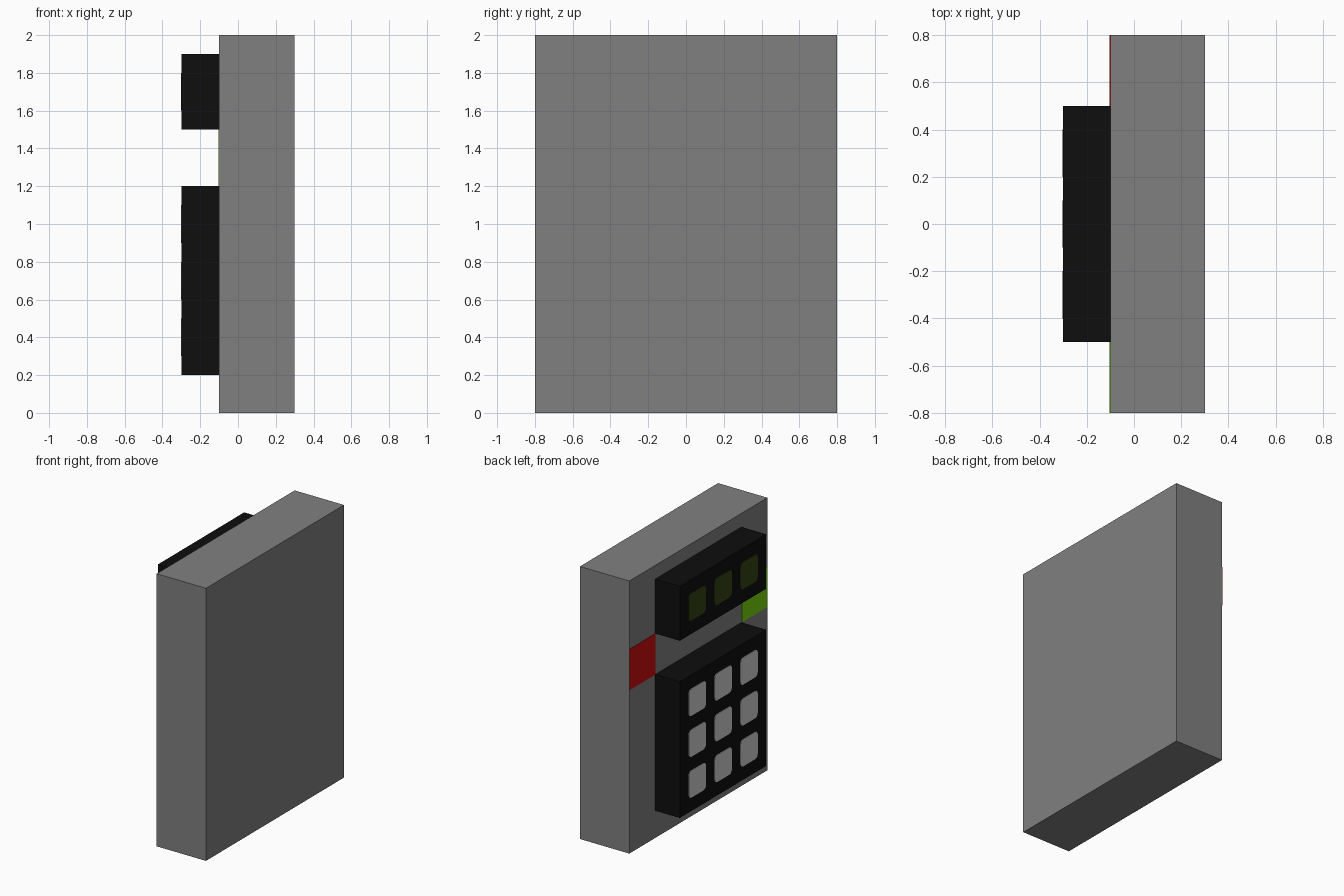
import bpy, bmesh

if "Cube" in bpy.data.objects:
    bpy.data.objects.remove(bpy.data.objects["Cube"])


def material(name, rgb):
    """Flat material from 0-255 sRGB values."""
    lin = [((c / 255 + 0.055) / 1.055) ** 2.4 if c > 10 else c / 255 / 12.92 for c in rgb]
    m = bpy.data.materials.new(name)
    m.diffuse_color = (*lin, 1)
    m.use_nodes = True
    m.node_tree.nodes["Principled BSDF"].inputs["Base Color"].default_value = m.diffuse_color
    return m


GREY = material("casing grey", (128, 128, 128))
BLACK = material("panel black", (14, 14, 14))
LIGHT = material("key light grey", (208, 208, 208))
RED = material("red", (205, 14, 14))
GREEN = material("green", (118, 210, 14))
DIM = material("dim display green", (50, 68, 18))


def box(name, x, y, z, mat, radius=0):
    """Box from (min, max) ranges; radius rounds the edges running along x."""
    bm = bmesh.new()
    bmesh.ops.create_cube(bm, size=1)
    for v in bm.verts:
        v.co = [r[0] if c < 0 else r[1] for c, r in zip(v.co, (x, y, z))]
    if radius:
        edges = [e for e in bm.edges if abs(e.verts[0].co.x - e.verts[1].co.x) > 1e-5]
        bmesh.ops.bevel(bm, geom=edges, offset=radius, segments=3, profile=0.5, affect='EDGES')
    mesh = bpy.data.meshes.new(name)
    bm.to_mesh(mesh)
    bm.free()
    mesh.materials.append(mat)
    obj = bpy.data.objects.new(name, mesh)
    bpy.context.collection.objects.link(obj)
    return obj


T = 0.003  # thickness of painted plates

# Casing and the two raised black panels on its left face
box("casing", (-0.1, 0.3), (-0.8, 0.8), (0, 2), GREY)
box("display_panel", (-0.3, -0.1), (-0.5, 0.5), (1.5, 1.9), BLACK)
box("keypad_panel", (-0.3, -0.1), (-0.5, 0.5), (0.2, 1.2), BLACK)

# Red and green indicator patches
box("red_indicator", (-0.1 - T, -0.1), (0.5, 0.8), (1.2, 1.5), RED)
box("green_indicator", (-0.1 - T, -0.1), (-0.8, -0.5), (1.2, 1.5), GREEN)

# Display cells and 3 x 3 keys
for col in range(3):
    y = (-0.4 + 0.3 * col, -0.2 + 0.3 * col)
    box(f"display_cell_{col + 1}", (-0.3 - T, -0.3), y, (1.6, 1.8), DIM, 0.03)
    for row in range(3):
        z = (0.3 + 0.3 * row, 0.5 + 0.3 * row)
        box(f"key_{row + 1}_{col + 1}", (-0.3 - T, -0.3), y, z, LIGHT, 0.03)
